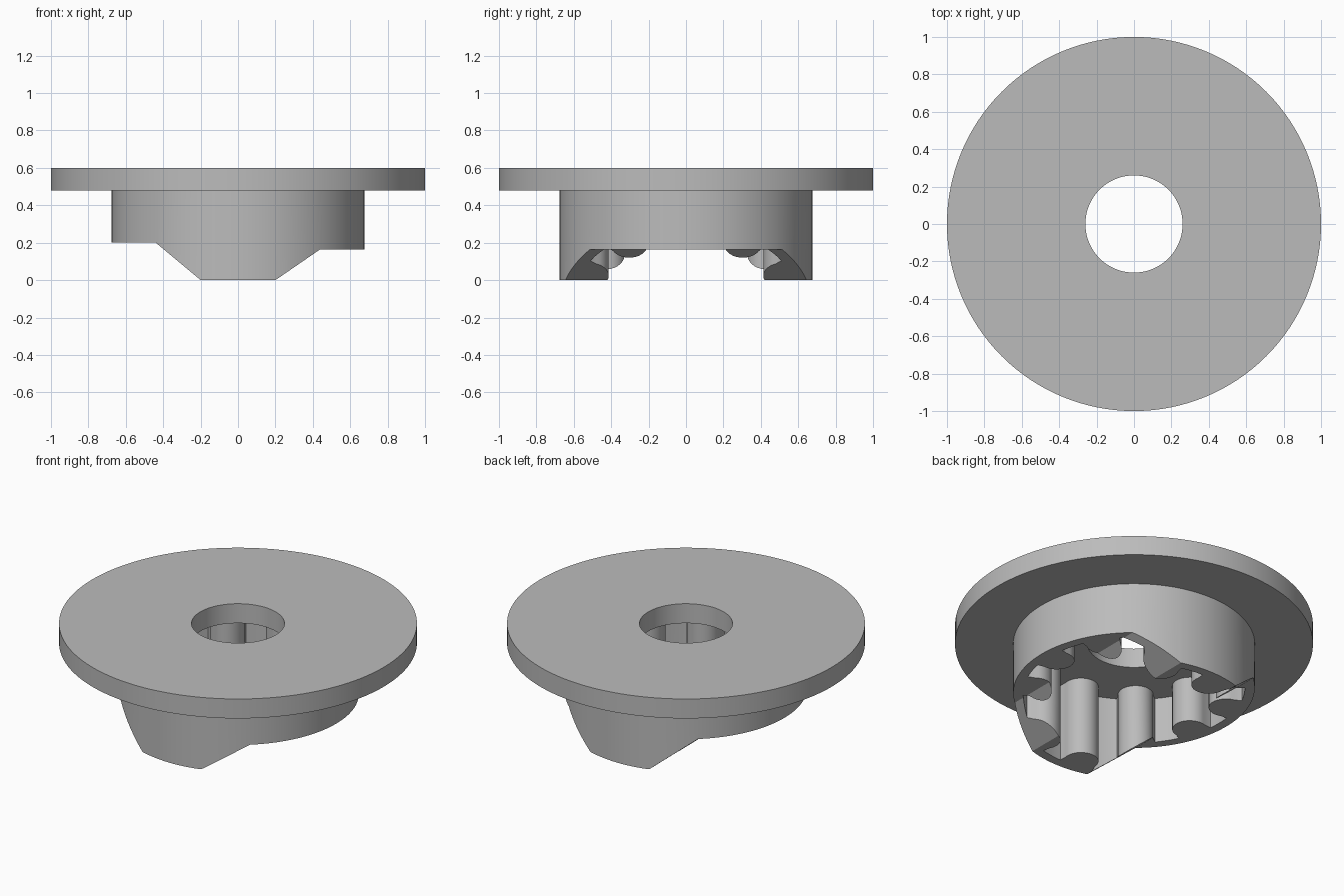
import bpy
import bmesh
from math import sin, cos, pi, radians, atan2

TEETH = 11
R_WALL, R_POCKET = 0.675, 0.62
Z_FLANGE, Z_TOP = 0.48, 0.6

cube = bpy.data.objects.get("Cube")
if cube:
    bpy.data.objects.remove(cube, do_unlink=True)

grey = bpy.data.materials.new("plain grey")
grey.use_nodes = True
grey.diffuse_color = (0.5, 0.5, 0.5, 1)
grey.node_tree.nodes["Principled BSDF"].inputs["Base Color"].default_value = (0.5, 0.5, 0.5, 1)


def circle(radius, count):
    return [(radius * cos(2 * pi * i / count), radius * sin(2 * pi * i / count)) for i in range(count)]


def socket_outline():
    """Inner outline: round-nosed teeth with shallow pockets between them."""
    tip, centre, half_base = 0.098, 0.562, 0.107
    base = atan2(half_base, R_POCKET)
    points = []
    for n in range(TEETH):
        angle = 2 * pi * n / TEETH
        local = [(R_POCKET * cos(base), -half_base)]
        for k in range(17):
            a = radians(-95 + 190 * k / 16)
            local.append((centre - tip * cos(a), tip * sin(a)))
        # pocket floor
        step = (2 * pi / TEETH - 2 * base) / 6
        for k in range(6):
            a = base + step * k
            local.append((R_POCKET * cos(a), R_POCKET * sin(a)))
        points += [(r * cos(angle) - t * sin(angle), r * sin(angle) + t * cos(angle)) for r, t in local]
    return points


def new_object(name, bm):
    bmesh.ops.recalc_face_normals(bm, faces=bm.faces[:])
    mesh = bpy.data.meshes.new(name)
    bm.to_mesh(mesh)
    bm.free()
    obj = bpy.data.objects.new(name, mesh)
    bpy.context.collection.objects.link(obj)
    mesh.materials.append(grey)
    return obj


def extruded_ring(name, outer, inner, z0, z1):
    """Flat ring between two outlines, raised from z0 to z1."""
    bm = bmesh.new()
    for loop in (outer, inner):
        verts = [bm.verts.new((x, y, z0)) for x, y in loop]
        for a, b in zip(verts, verts[1:] + verts[:1]):
            bm.edges.new((a, b))
    bmesh.ops.triangle_fill(bm, edges=bm.edges[:], use_beauty=True, use_dissolve=False)
    top = bmesh.ops.extrude_face_region(bm, geom=bm.faces[:])
    moved = [g for g in top["geom"] if isinstance(g, bmesh.types.BMVert)]
    bmesh.ops.translate(bm, verts=moved, vec=(0, 0, z1 - z0))
    return new_object(name, bm)


def prism_along_y(name, profile):
    bm = bmesh.new()
    face = bm.faces.new([bm.verts.new((x, -1, z)) for x, z in profile])
    side = bmesh.ops.extrude_face_region(bm, geom=[face])
    moved = [g for g in side["geom"] if isinstance(g, bmesh.types.BMVert)]
    bmesh.ops.translate(bm, verts=moved, vec=(0, 2, 0))
    return new_object(name, bm)


def cut(target, cutter):
    mod = target.modifiers.new("cut", "BOOLEAN")
    mod.operation = "DIFFERENCE"
    mod.solver = "EXACT"
    mod.object = cutter
    cutter.hide_render = True
    bpy.ops.object.select_all(action="DESELECT")
    bpy.context.view_layer.objects.active = target
    target.select_set(True)
    bpy.ops.object.modifier_apply(modifier=mod.name)
    bpy.data.objects.remove(cutter, do_unlink=True)


# Flange disc with centre hole
flange = extruded_ring("flange", circle(1, 128), circle(0.26, 64), Z_FLANGE, Z_TOP)

# Toothed collar below the flange
collar = extruded_ring("toothed_collar", circle(R_WALL, 128), socket_outline(), 0, Z_FLANGE)

# Sloping side reliefs leave a tab at front and back
for side, height in ((1, 0.165), (-1, 0.2)):
    profile = [(0.2, 0), (0.44, height), (0.9, height), (0.9, -0.2), (0.2, -0.2)]
    cut(collar, prism_along_y("relief_cutter", [(side * x, z) for x, z in profile]))

# Smooth shading on the round walls
for obj in (flange, collar):
    bpy.ops.object.select_all(action="DESELECT")
    bpy.context.view_layer.objects.active = obj
    obj.select_set(True)
    bpy.ops.object.shade_smooth_by_angle(angle=radians(30))
